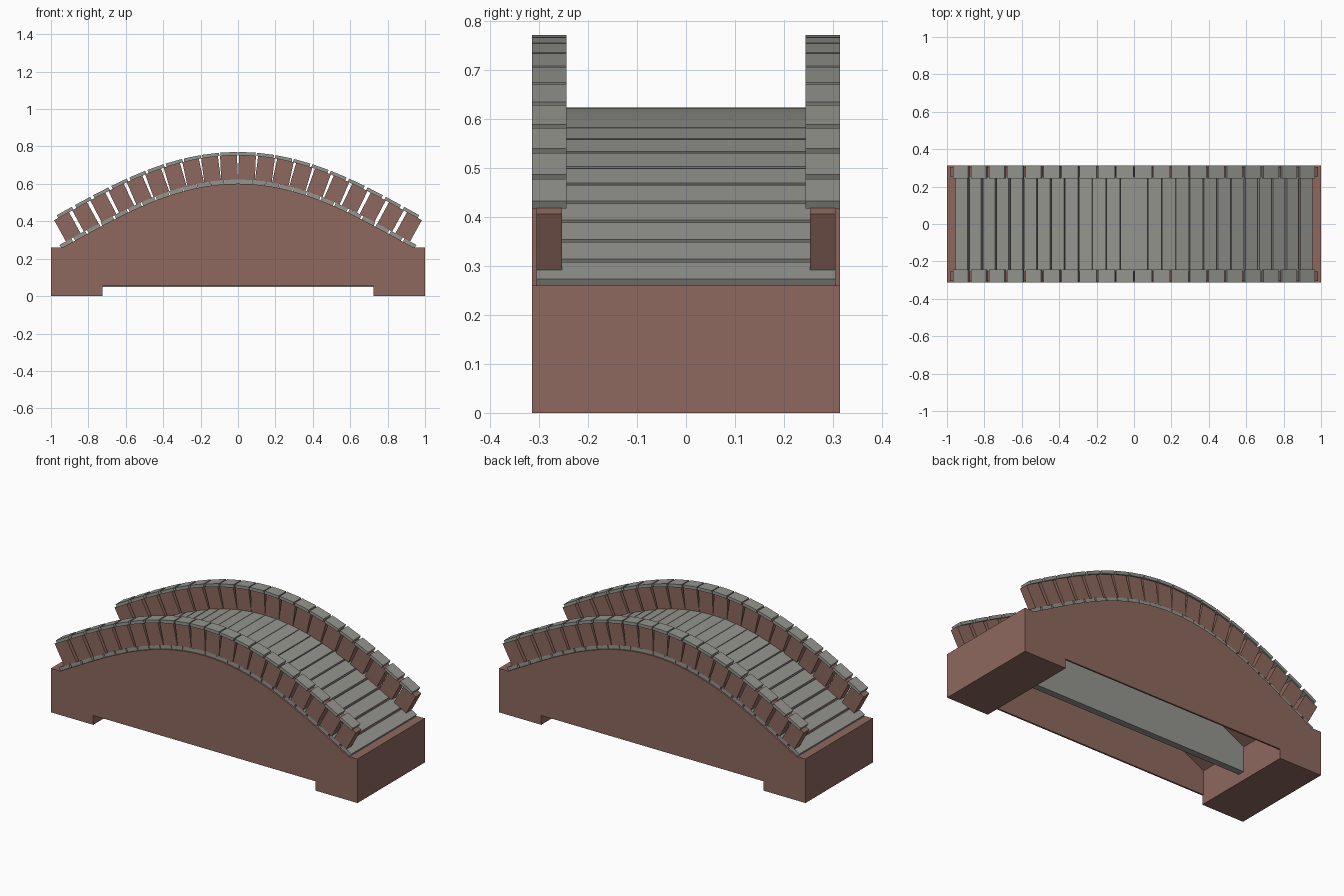
import bpy, bmesh, math
from mathutils import Matrix, Vector

if "Cube" in bpy.data.objects:
    bpy.data.objects.remove(bpy.data.objects["Cube"])


def material(name, rgb):
    m = bpy.data.materials.new(name)
    m.diffuse_color = (*rgb, 1)
    m.use_nodes = True
    m.node_tree.nodes["Principled BSDF"].inputs["Base Color"].default_value = m.diffuse_color
    return m


BRICK = material("brick_brown", (0.27, 0.138, 0.112))
STONE = material("stone_grey", (0.30, 0.30, 0.275))


def deck(x):
    return 0.622 - 0.485 * x ** 2 + 0.111 * x ** 4


def angle(x):
    return math.atan(-0.97 * x + 0.444 * x ** 3)


def place(x, h):
    """Point at x lying h above the deck curve, and the tilt there."""
    b = x
    for _ in range(8):
        b = x + h * math.sin(angle(b))
    return deck(b) + h * math.cos(angle(b)), angle(b)


def finish(name, bm, mat):
    bmesh.ops.recalc_face_normals(bm, faces=bm.faces)
    me = bpy.data.meshes.new(name)
    bm.to_mesh(me)
    bm.free()
    me.materials.append(mat)
    ob = bpy.data.objects.new(name, me)
    bpy.context.collection.objects.link(ob)
    return ob


def prism(name, profile, width, mat):
    """Extrude an x-z outline along y, centred."""
    bm = bmesh.new()
    f = bm.faces.new([bm.verts.new((x, -width / 2, z)) for x, z in profile])
    r = bmesh.ops.extrude_face_region(bm, geom=[f])
    vs = [v for v in r["geom"] if isinstance(v, bmesh.types.BMVert)]
    bmesh.ops.translate(bm, vec=(0, width, 0), verts=vs)
    return finish(name, bm, mat)


def row(name, count, pitch, size, h, ys, mat):
    """Tilted blocks following the arch."""
    bm = bmesh.new()
    for i in range(count):
        x = (i - (count - 1) / 2) * pitch
        z, a = place(x, h)
        for y in ys:
            m = (Matrix.Translation((x, y, z)) @ Matrix.Rotation(-a, 4, 'Y')
                 @ Matrix.Diagonal((*size, 1)))
            bmesh.ops.create_cube(bm, size=1, matrix=m)
    return finish(name, bm, mat)


def arch(x_end, drop, n=32):
    xs = [x_end - 2 * x_end * i / n for i in range(n + 1)]
    return [(x, deck(x) - drop) for x in xs]


# body with arched top and feet
outline = [(-1, 0), (-0.725, 0), (-0.725, 0.055), (0.725, 0.055), (0.725, 0),
           (1, 0), (1, 0.26)] + arch(0.94, 0.021) + [(-1, 0.26)]
body = prism("bridge_body", outline, 0.628, BRICK)

# hollow under the arch
cutter = prism("hollow_cutter", [(-0.725, 0.02), (0.725, 0.02)] + arch(0.725, 0.2),
               0.608, BRICK)
cutter.hide_render = True
mod = body.modifiers.new("hollow", 'BOOLEAN')
mod.operation = 'DIFFERENCE'
mod.solver = 'EXACT'
mod.object = cutter
bpy.context.view_layer.objects.active = body
bpy.ops.object.modifier_apply(modifier="hollow")
bpy.data.objects.remove(cutter)

# plate along the middle of the hollow
prism("centre_plate", [(-0.724, 0.05), (0.724, 0.05)] + arch(0.724, 0.195), 0.04, STONE)

# deck, parapet bricks and caps
row("deck_planks", 26, 0.0733, (0.072, 0.61, 0.026), -0.012, [0], STONE)
row("parapet_bricks", 20, 0.096, (0.09, 0.052, 0.13), 0.066, [-0.279, 0.279], BRICK)
row("parapet_caps", 20, 0.0973, (0.092, 0.07, 0.018), 0.139, [-0.279, 0.279], STONE)
